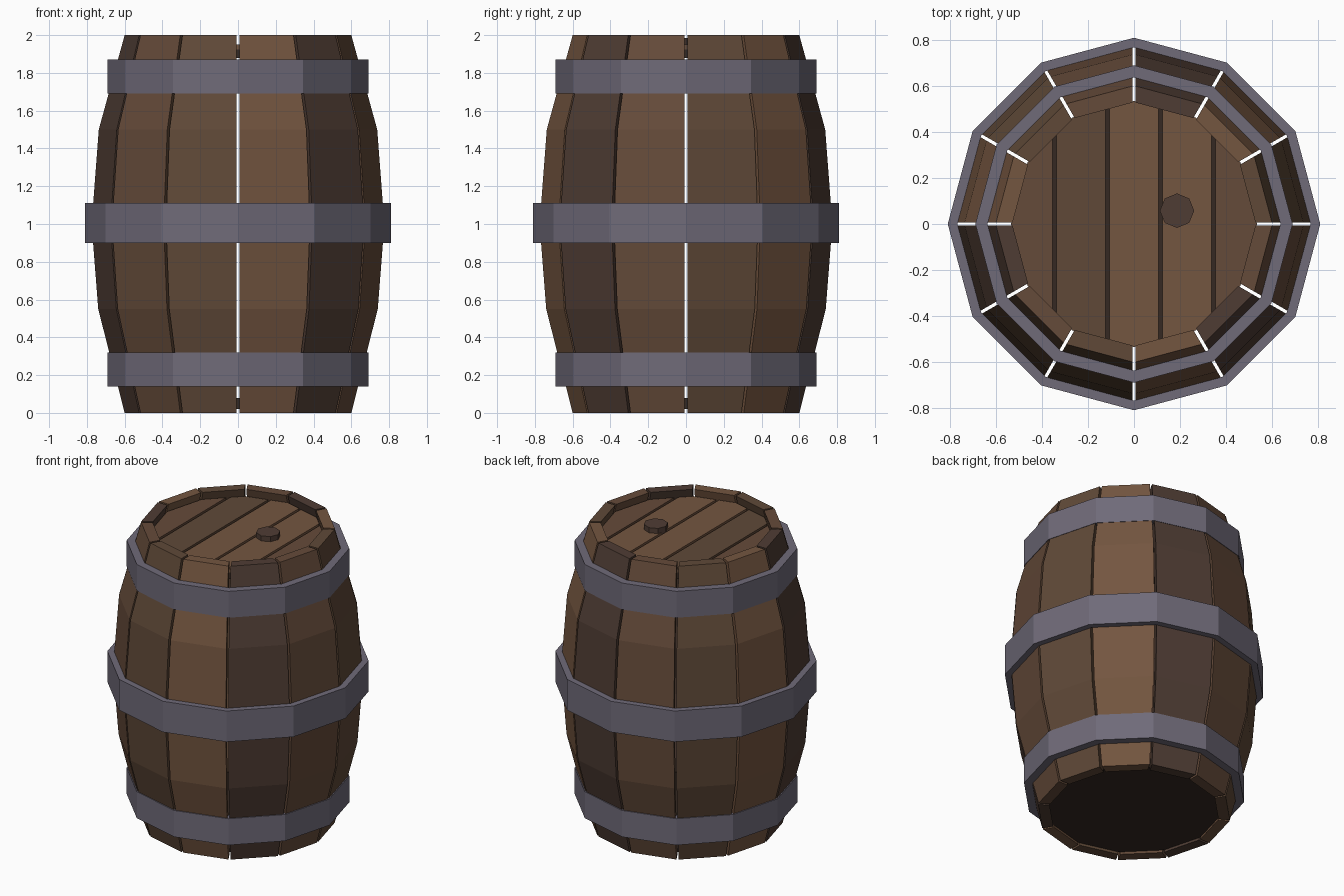
import bpy, bmesh, math
from mathutils import Vector

if "Cube" in bpy.data.objects:
    bpy.data.objects.remove(bpy.data.objects["Cube"])

N = 12
GAP = 0.014


def material(name, rgb):
    m = bpy.data.materials.new(name)
    m.diffuse_color = (*rgb, 1)
    m.use_nodes = True
    m.node_tree.nodes["Principled BSDF"].inputs["Base Color"].default_value = m.diffuse_color
    return m


WOODS = [material("wood_brown", (0.115, 0.066, 0.039)),
         material("wood_light", (0.175, 0.092, 0.051)),
         material("wood_dark", (0.078, 0.046, 0.034)),
         material("wood_warm", (0.130, 0.070, 0.042))]
IRON = material("iron", (0.16, 0.145, 0.19))
SHADOW = material("dark_wood", (0.035, 0.022, 0.016))


def finish(name, bm, mat):
    bmesh.ops.recalc_face_normals(bm, faces=bm.faces)
    me = bpy.data.meshes.new(name)
    bm.to_mesh(me)
    bm.free()
    me.materials.append(mat)
    ob = bpy.data.objects.new(name, me)
    bpy.context.collection.objects.link(ob)
    return ob


def skin(bm, rings, closed=False):
    """Bridge consecutive rings of points with quads; cap or close the ends."""
    vs = [[bm.verts.new(p) for p in r] for r in rings]
    n = len(vs[0])
    pairs = list(zip(vs, vs[1:])) + ([(vs[-1], vs[0])] if closed else [])
    for a, b in pairs:
        for i in range(n):
            j = (i + 1) % n
            bm.faces.new((a[i], a[j], b[j], b[i]))
    if not closed:
        bm.faces.new(vs[0])
        bm.faces.new(vs[-1])


def ring(r, z, n=N, cx=0, cy=0):
    return [Vector((cx + r * math.cos(math.tau * i / n),
                    cy + r * math.sin(math.tau * i / n), z)) for i in range(n)]


def prism(r, z0, z1, **kw):
    bm = bmesh.new()
    skin(bm, [ring(r, z0, **kw), ring(r, z1, **kw)])
    return bm


# Staves: bulging profile, narrow gap between neighbours
PROFILE = [(0.60, 0), (0.74, 0.55), (0.775, 1.0), (0.737, 1.5), (0.60, 2.0)]
THICK = 0.072


def corner(r, k, side, z):
    a = math.tau * k / N
    return Vector((r * math.cos(a) - side * math.sin(a) * GAP / 2,
                   r * math.sin(a) + side * math.cos(a) * GAP / 2, z))


for k in range(N):
    bm = bmesh.new()
    skin(bm, [[corner(r, k, 1, z), corner(r, k + 1, -1, z),
               corner(r - THICK, k + 1, -1, z), corner(r - THICK, k, 1, z)]
              for r, z in PROFILE])
    finish(f"stave_{k + 1}", bm, WOODS[k % 4])

# Iron hoops
for name, z0, z1, ro, ri in (("hoop_bottom", 0.14, 0.32, 0.69, 0.637),
                             ("hoop_middle", 0.90, 1.11, 0.81, 0.768),
                             ("hoop_top", 1.69, 1.87, 0.69, 0.637)):
    bm = bmesh.new()
    skin(bm, [ring(ro, z0), ring(ro, z1), ring(ri, z1), ring(ri, z0)], closed=True)
    finish(name, bm, IRON)

# Bottom disc and the dark disc behind the lid planks
finish("bottom_disc", prism(0.535, 0.02, 0.08), SHADOW)
finish("lid_backing", prism(0.53, 1.88, 1.925), SHADOW)

# Lid planks: slices of one 12-sided disc
EDGES = [-0.6, -0.345, -0.115, 0.115, 0.345, 0.6]
for i, w in enumerate((3, 0, 1, 1, 3)):
    bm = prism(0.535, 1.925, 1.95)
    for x, s in ((EDGES[i] + 0.009, -1), (EDGES[i + 1] - 0.009, 1)):
        bmesh.ops.bisect_plane(bm, geom=bm.verts[:] + bm.edges[:] + bm.faces[:],
                               plane_co=(x, 0, 0), plane_no=(s, 0, 0), clear_outer=True)
        bmesh.ops.holes_fill(bm, edges=[e for e in bm.edges if e.is_boundary])
    finish(f"lid_plank_{i + 1}", bm, WOODS[w])

# Bung plug
finish("bung", prism(0.075, 1.94, 1.985, n=8, cx=0.187, cy=0.058), WOODS[2])
